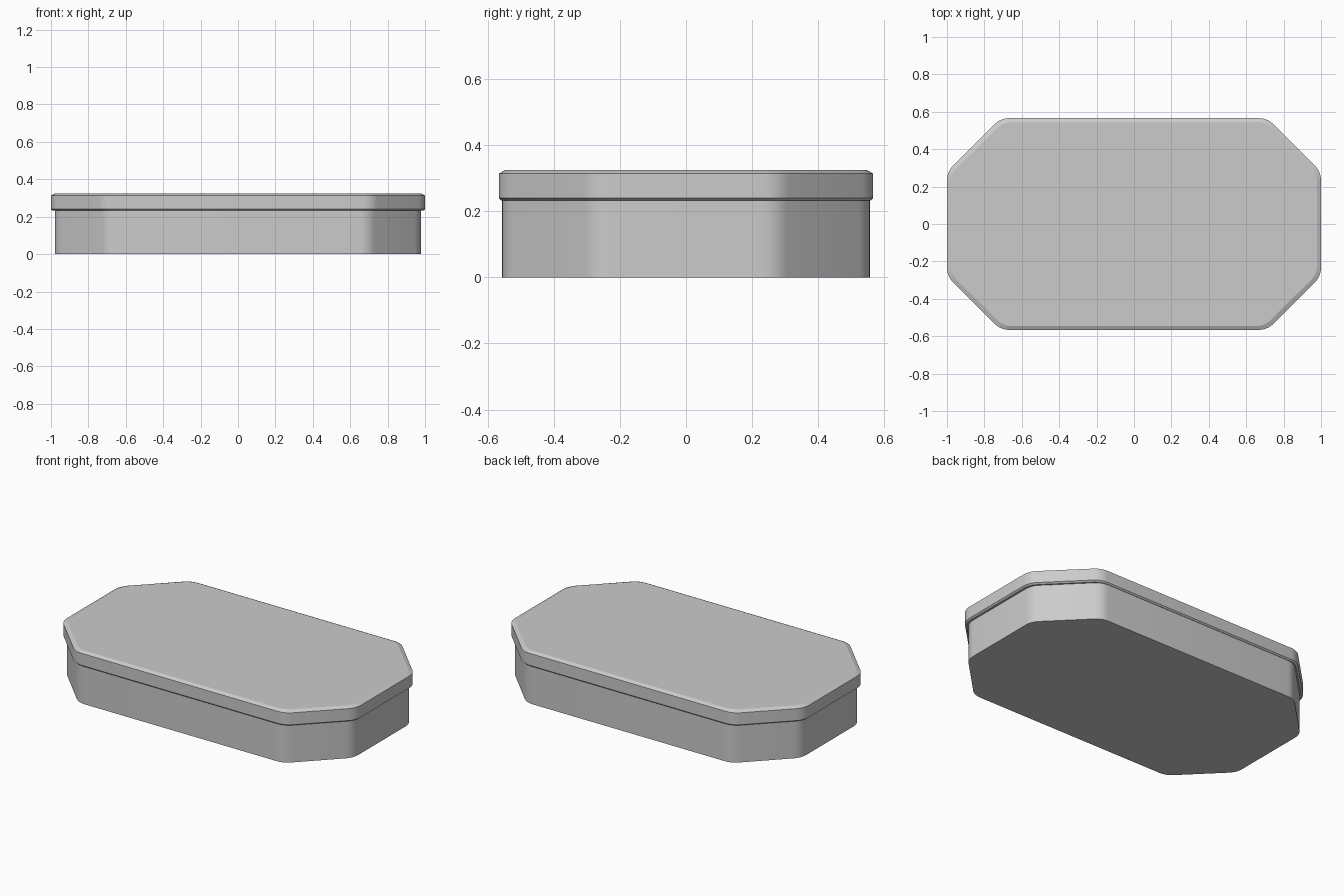
import bpy, bmesh, math

if "Cube" in bpy.data.objects:
    bpy.data.objects.remove(bpy.data.objects["Cube"])

HX, HY, CUT, R, SEG = 1.0, 0.566, 0.287, 0.11, 5


def outline(dx, dy):
    """Octagon with rounded corners, pulled inward by dx and dy."""
    t = R * math.tan(math.pi / 8)
    # arc centres and start angles for the two corners of one quadrant
    c1 = (HX - R, HY - CUT - t, 0)
    c2 = (HX - CUT - t, HY - R, 45)
    quad = []
    for cx, cy, start in (c1, c2):
        for i in range(SEG + 1):
            a = math.radians(start + 45 * i / SEG)
            quad.append((cx + R * math.cos(a), cy + R * math.sin(a)))
    pts = quad + [(-x, y) for x, y in reversed(quad)]
    pts += [(-x, -y) for x, y in pts]
    return [(x * (HX - dx) / HX, y * (HY - dy) / HY) for x, y in pts]


def stack(name, levels):
    """Solid made of outlines at several heights: (z, dx, dy)."""
    bm = bmesh.new()
    rings = [[bm.verts.new((x, y, z)) for x, y in outline(dx, dy)]
             for z, dx, dy in levels]
    n = len(rings[0])
    for lo, hi in zip(rings, rings[1:]):
        for i in range(n):
            j = (i + 1) % n
            bm.faces.new((lo[i], lo[j], hi[j], hi[i]))
    bm.faces.new(rings[0][::-1])
    bm.faces.new(rings[-1])
    bmesh.ops.recalc_face_normals(bm, faces=bm.faces)
    me = bpy.data.meshes.new(name)
    bm.to_mesh(me)
    bm.free()
    ob = bpy.data.objects.new(name, me)
    bpy.context.collection.objects.link(ob)
    bpy.ops.object.select_all(action='DESELECT')
    ob.select_set(True)
    bpy.context.view_layer.objects.active = ob
    bpy.ops.object.shade_smooth_by_angle(angle=math.radians(20))
    return ob


# Box body
stack("box_body", [(0, 0.022, 0.010), (0.234, 0.022, 0.010)])

# Overhanging lid with bevelled top edge and slim bottom lip
stack("lid", [(0.232, 0.010, 0.008), (0.240, 0.0, 0.0),
              (0.3135, 0.0, 0.0), (0.324, 0.022, 0.020)])
